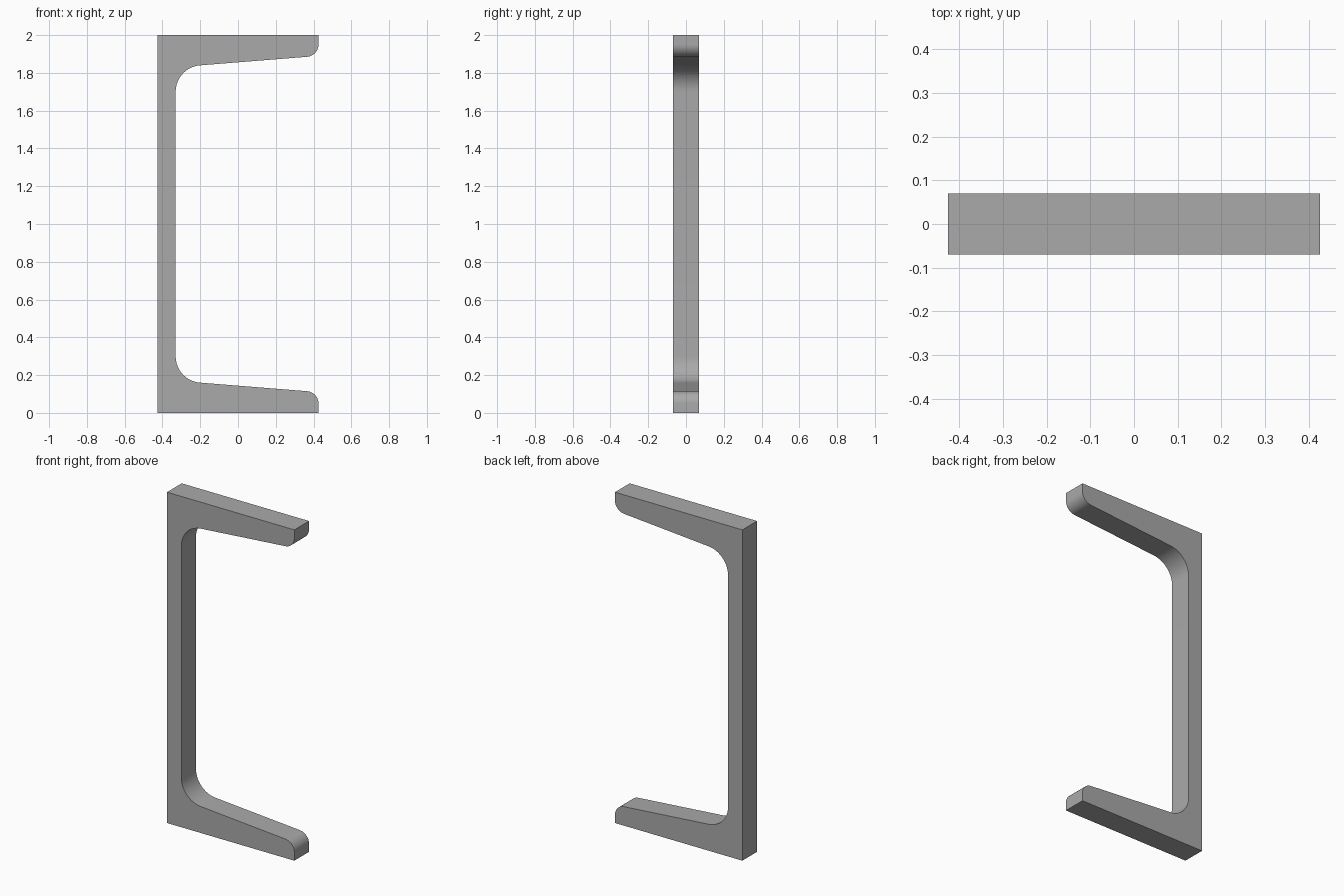
import bpy, bmesh, math

if "Cube" in bpy.data.objects:
    bpy.data.objects.remove(bpy.data.objects["Cube"])

HALF_W, HALF_D, H = 0.426, 0.07, 2.0
WEB_X = -0.33                      # inner face of the web
ROOT_R, TOE_R = 0.14, 0.065
SLOPE = 0.08                       # taper of the flange inner face
TILT = math.atan(SLOPE)
K = math.hypot(1, SLOPE)


def taper_z(x):
    return 0.16 - SLOPE * (x + 0.2)


def arc(cx, cz, r, a0, a1, n=16):
    return [(cx + r * math.cos(a0 + (a1 - a0) * i / n),
             cz + r * math.sin(a0 + (a1 - a0) * i / n)) for i in range(n + 1)]


# Lower half of the channel outline: heel, toe rounding, root fillet
toe_x, root_x = HALF_W - TOE_R, WEB_X + ROOT_R
lower = [(-HALF_W, 0), (HALF_W, 0)]
lower += arc(toe_x, taper_z(toe_x) - TOE_R * K, TOE_R, 0, math.pi / 2 - TILT)
lower += arc(root_x, taper_z(root_x) + ROOT_R * K, ROOT_R, 1.5 * math.pi - TILT, math.pi)
# Mirror for the upper half
outline = lower + [(x, H - z) for x, z in reversed(lower)]

# Extrude the profile along y
bm = bmesh.new()
face = bm.faces.new([bm.verts.new((x, -HALF_D, z)) for x, z in outline])
ext = bmesh.ops.extrude_face_region(bm, geom=[face])
for v in ext["geom"]:
    if isinstance(v, bmesh.types.BMVert):
        v.co.y = HALF_D
bmesh.ops.recalc_face_normals(bm, faces=bm.faces)
mesh = bpy.data.meshes.new("channel_beam")
bm.to_mesh(mesh)
bm.free()
beam = bpy.data.objects.new("channel_beam", mesh)
bpy.context.collection.objects.link(beam)

# Steel colour
steel = bpy.data.materials.new("steel grey")
steel.diffuse_color = (0.4, 0.4, 0.4, 1)
steel.use_nodes = True
steel.node_tree.nodes["Principled BSDF"].inputs["Base Color"].default_value = steel.diffuse_color
mesh.materials.append(steel)

# Smooth fillets, sharp edges
bpy.context.view_layer.objects.active = beam
beam.select_set(True)
bpy.ops.object.shade_smooth_by_angle(angle=math.radians(30))
